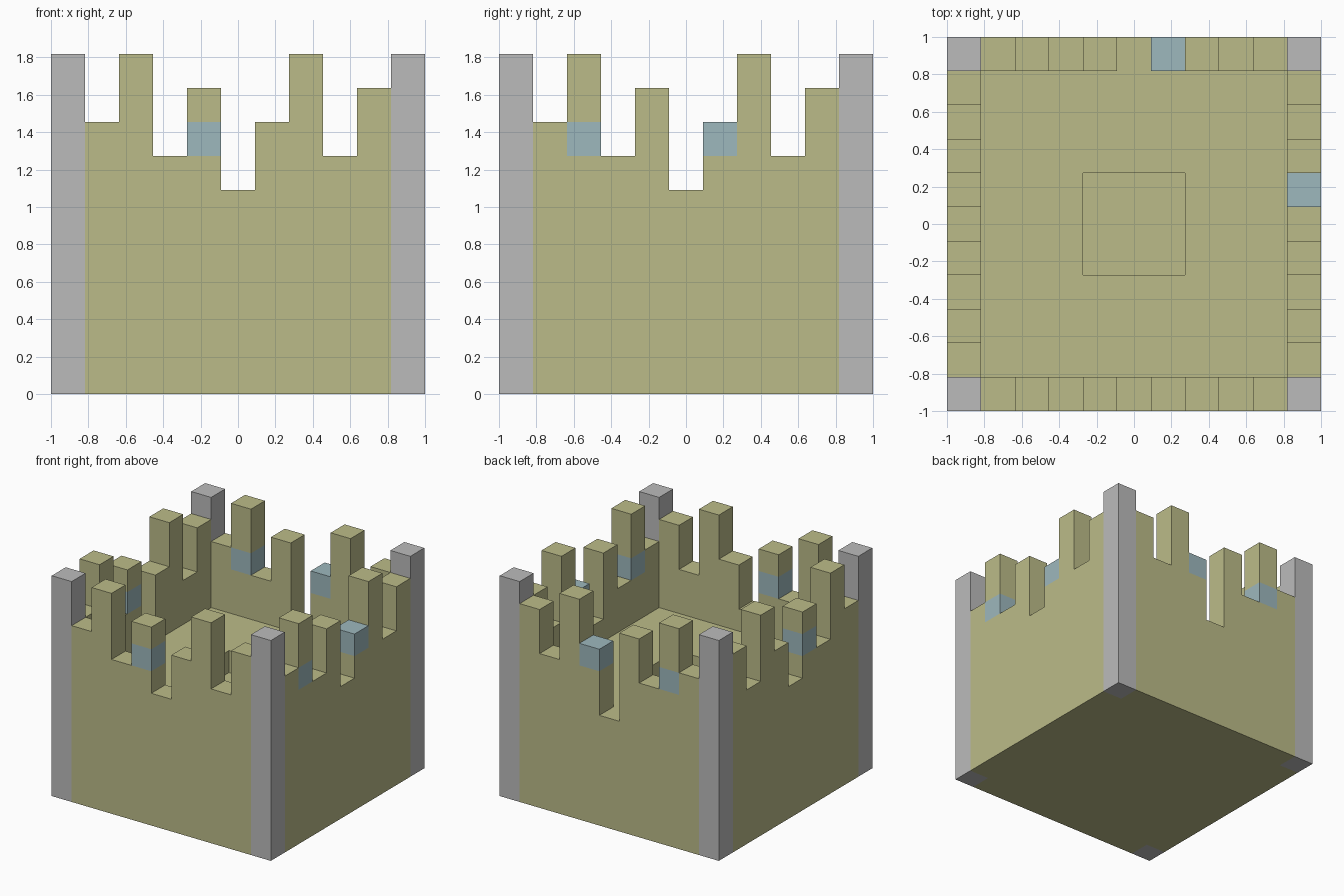
import bpy
import bmesh
from mathutils import Vector

old = bpy.data.objects.get("Cube")
if old:
    bpy.data.objects.remove(old)

U = 2 / 11        # one block
HALF = 5.5        # half the footprint, in blocks


def material(name, rgb):
    m = bpy.data.materials.new(name)
    m.use_nodes = True
    m.diffuse_color = (*rgb, 1)
    bsdf = next(n for n in m.node_tree.nodes if n.type == 'BSDF_PRINCIPLED')
    bsdf.inputs["Base Color"].default_value = (*rgb, 1)
    return m


OLIVE = material("olive_stone", (0.5, 0.5, 0.25))
GREY = material("grey_stone", (0.5, 0.5, 0.5))
BLUE = material("pale_blue_block", (0.34, 0.48, 0.51))


def finish(bm, name, mat):
    bmesh.ops.recalc_face_normals(bm, faces=bm.faces)
    me = bpy.data.meshes.new(name)
    bm.to_mesh(me)
    bm.free()
    me.materials.append(mat)
    ob = bpy.data.objects.new(name, me)
    bpy.context.collection.objects.link(ob)
    return ob


def extrude_profile(points, offset):
    """Closed solid made by sweeping a planar outline along offset."""
    bm = bmesh.new()
    face = bm.faces.new([bm.verts.new(p) for p in points])
    res = bmesh.ops.extrude_face_region(bm, geom=[face], use_keep_orig=True)
    moved = [g for g in res["geom"] if isinstance(g, bmesh.types.BMVert)]
    bmesh.ops.translate(bm, verts=moved, vec=offset)
    return bm


def block(lo, hi):
    """Box between two corners given in blocks."""
    (x0, y0, z0), (x1, y1, z1) = lo, hi
    base = [Vector(p) * U for p in
            ((x0, y0, z0), (x1, y0, z0), (x1, y1, z0), (x0, y1, z0))]
    return extrude_profile(base, Vector((0, 0, (z1 - z0) * U)))


# Courtyard floor with a sunken square in the middle
FLOOR = 5
bm = block((-4.5, -4.5, 0), (4.5, 4.5, FLOOR))
top = [f for f in bm.faces if f.calc_center_median().z > (FLOOR - 0.1) * U]
bmesh.ops.inset_region(bm, faces=top, thickness=3 * U, use_even_offset=True)
pit = bmesh.ops.extrude_face_region(bm, geom=top)
bmesh.ops.translate(bm, vec=(0, 0, -U),
                    verts=[g for g in pit["geom"] if isinstance(g, bmesh.types.BMVert)])
bmesh.ops.delete(bm, geom=[f for f in top if f.is_valid], context='FACES')
finish(bm, "courtyard_floor", OLIVE)

# Corner towers
for sx, side in ((-1, "right"), (1, "left")):
    for sy, end in ((-1, "front"), (1, "back")):
        x, y = sx * 5 - 0.5, sy * 5 - 0.5
        finish(block((x, y, 0), (x + 1, y + 1, 10)), f"{end}_{side}_tower", GREY)


# Ruined walls: stepped outline, with blue blocks set into some columns
STEPS = [8, 10, 7, 9, 6, 8, 10, 7, 9]
GATE_STEPS = STEPS[:4] + [FLOOR] + STEPS[5:]
BAND = 7          # layer of the blue blocks


def wall(name, along_x, side, steps, blue):
    d = side * 5 - 0.5

    def place(u, depth, z):
        return (u, depth, z) if along_x else (depth, u, z)

    # Outline of the wall, columns with blue stop below the blue layer
    outline = [(-4.5, 0)]
    for i, h in enumerate(steps):
        h = BAND if i in blue else h
        for p in ((i - 4.5, h), (i - 3.5, h)):
            if p != outline[-1]:
                outline.append(p)
    outline.append((4.5, 0))
    pts = [Vector(place(u, d, z)) * U for u, z in outline]
    finish(extrude_profile(pts, Vector(place(0, 1, 0)) * U), name, OLIVE)

    for n, i in enumerate(blue):
        u = i - 4.5
        finish(block(place(u, d, BAND), place(u + 1, d + 1, BAND + 1)),
               f"{name}_blue_block_{n + 1}", BLUE)
        if steps[i] > BAND + 1:
            finish(block(place(u, d, BAND + 1), place(u + 1, d + 1, steps[i])),
                   f"{name}_cap_{n + 1}", OLIVE)


wall("front_wall", True, -1, STEPS, [3])
wall("back_wall", True, 1, GATE_STEPS, [1, 5])
wall("left_wall", False, 1, STEPS, [1, 5])
wall("right_wall", False, -1, STEPS, [3])
